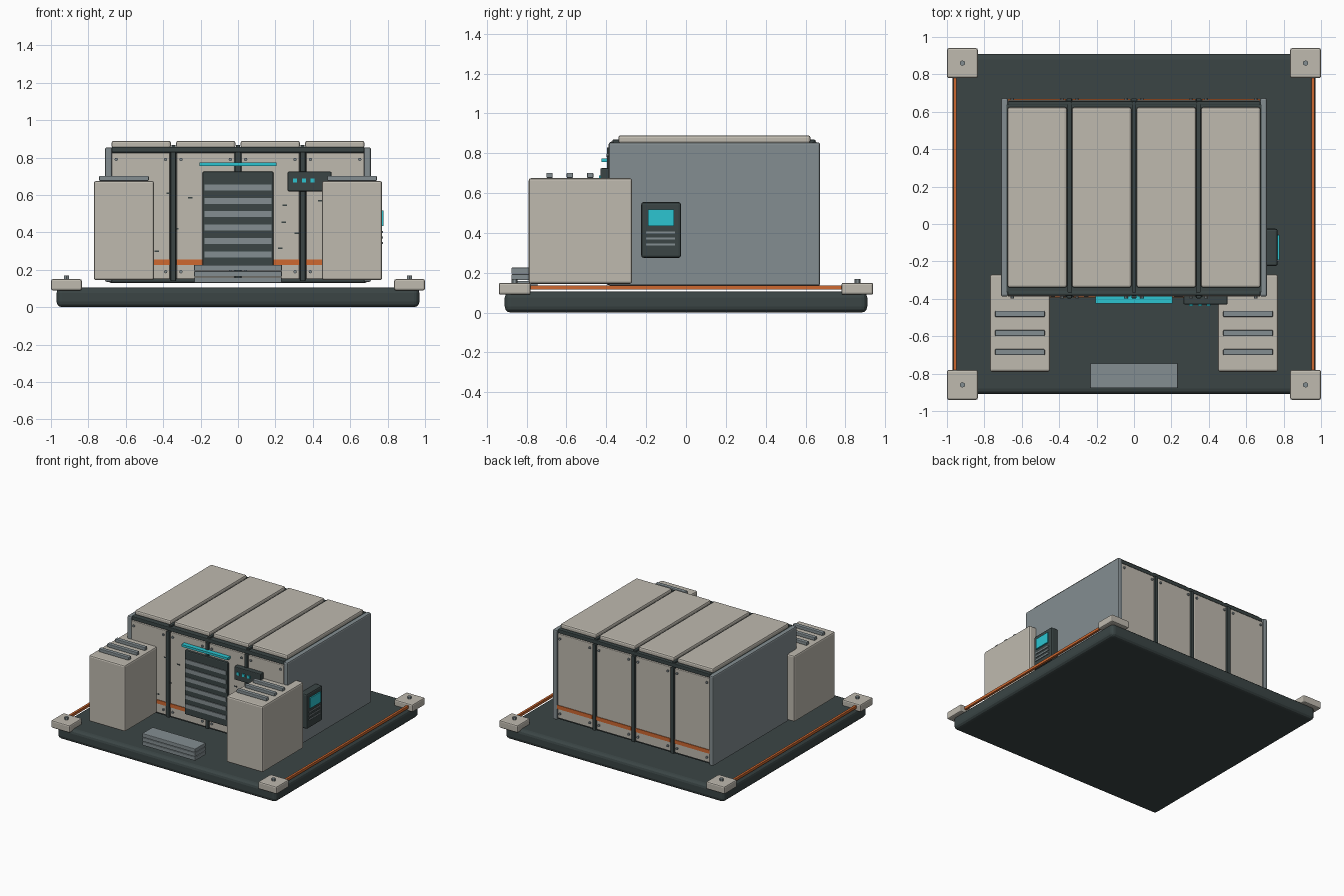
import bpy, bmesh
from mathutils import Vector

old = bpy.data.objects.get("Cube")
if old:
    bpy.data.objects.remove(old, do_unlink=True)


def material(name, rgb):
    m = bpy.data.materials.new(name)
    m.use_nodes = True
    m.diffuse_color = (*rgb, 1)
    m.node_tree.nodes["Principled BSDF"].inputs["Base Color"].default_value = (*rgb, 1)
    return m


TAN = material("warm off white", (0.52, 0.49, 0.43))
GREY = material("steel grey", (0.23, 0.27, 0.285))
DARK = material("dark slate", (0.043, 0.06, 0.06))
ORANGE = material("orange", (0.62, 0.14, 0.03))
CYAN = material("cyan glow", (0.025, 0.56, 0.64))


def finish(bm, name, mat, bevel, segments=2):
    me = bpy.data.meshes.new(name)
    bm.to_mesh(me)
    bm.free()
    ob = bpy.data.objects.new(name, me)
    bpy.context.collection.objects.link(ob)
    me.materials.append(mat)
    if bevel:
        mod = ob.modifiers.new("Bevel", "BEVEL")
        mod.width = bevel
        mod.segments = segments
    return ob


def box(name, mat, x, y, z, bevel=0.0, segments=2):
    """Box spanning the given (low, high) ranges."""
    bm = bmesh.new()
    bmesh.ops.create_cube(bm, size=1)
    lo, hi = Vector((x[0], y[0], z[0])), Vector((x[1], y[1], z[1]))
    for v in bm.verts:
        v.co = (lo + hi) / 2 + v.co * (hi - lo)
    return finish(bm, name, mat, bevel, segments)


def mid(c, half):
    return (c - half, c + half)


def bolt(name, mat, loc, radius, height, axis="Z", sides=8):
    bm = bmesh.new()
    bmesh.ops.create_cone(bm, cap_ends=True, segments=sides, radius1=radius,
                          radius2=radius, depth=height)
    rot = Vector((0, 1, 0) if axis == "Y" else (0, 0, 1)).to_track_quat("Z", "Y")
    for v in bm.verts:
        v.co = rot @ v.co + Vector(loc)
    return finish(bm, name, mat, 0)


# Base slab, corner feet and side rails
box("base_slab", DARK, (-0.97, 0.97), (-0.91, 0.91), (0, 0.105), 0.03, 3)
for sx in (-1, 1):
    for sy in (-1, 1):
        cx, cy = 0.9175 * sx, 0.86 * sy
        box("corner_block", TAN, mid(cx, 0.0825), mid(cy, 0.08), (0.09, 0.15), 0.01)
        bolt("corner_bolt", GREY, (cx, cy, 0.158), 0.015, 0.022, sides=6)
    box("side_rail", ORANGE, mid(0.957 * sx, 0.009), (-0.79, 0.79), (0.115, 0.135))

# Main housing and its side walls
box("housing_core", DARK, (-0.69, 0.69), (-0.37, 0.645), (0.13, 0.855), 0.01)
for sx in (-1, 1):
    box("side_wall", GREY, mid(0.692 * sx, 0.019), (-0.388, 0.673), (0.135, 0.855), 0.01)

# Front and rear cladding: panels, trim stripe, posts and screws
PITCH = 0.346
for side, y0 in ((-1, -0.37), (1, 0.645)):
    def out(a, b):
        return tuple(sorted((y0 + side * a, y0 + side * b)))

    for i in range(4):
        cx = (i - 1.5) * PITCH
        box("wall_panel", TAN, mid(cx, 0.155), out(-0.01, 0.018), (0.15, 0.825), 0.005)
        box("trim_stripe", ORANGE, mid(cx, 0.155), out(0.01, 0.023), (0.225, 0.255))
        for dx in (-0.132, 0.132):
            for z in (0.19, 0.79):
                bolt("panel_screw", GREY, (cx + dx, y0 + side * 0.02, z), 0.009, 0.016, "Y")
    for i in range(3):
        box("wall_post", DARK, mid((i - 1) * PITCH, 0.014), out(-0.01, 0.027), (0.14, 0.83), 0.004)
    box("top_beam", DARK, (-0.675, 0.675), out(-0.01, 0.012), (0.828, 0.858), 0.005)

# Roof panels with ribs between them
for i in range(4):
    box("roof_panel", TAN, mid((i - 1.5) * 0.345, 0.159), (-0.34, 0.625), (0.85, 0.89), 0.012)
for i in range(3):
    box("roof_rib", DARK, mid((i - 1) * 0.345, 0.011), (-0.37, 0.65), (0.85, 0.868), 0.004)

# Slatted door with light bar
box("door", DARK, (-0.19, 0.19), (-0.405, -0.37), (0.21, 0.725), 0.008)
for i in range(6):
    box("door_slat", GREY, (-0.18, 0.18), (-0.411, -0.395), mid(0.283 + i * 0.0715, 0.016))
box("light_bar", CYAN, (-0.205, 0.205), (-0.425, -0.38), mid(0.765, 0.009))

# Status plate with three lamps
box("status_plate", DARK, (0.265, 0.5), (-0.43, -0.385), (0.62, 0.725), 0.006)
for i in range(3):
    box("status_lamp", CYAN, mid(0.305 + i * 0.047, 0.011), (-0.438, -0.425), mid(0.677, 0.011))

# Wear marks on the front panels
for x, z in ((-0.37, 0.61), (-0.255, 0.585), (-0.33, 0.42), (-0.435, 0.3), (0.25, 0.545),
             (0.245, 0.455), (0.315, 0.395), (0.225, 0.315), (0.44, 0.57)):
    box("wear_mark", DARK, mid(x, 0.012), (-0.391, -0.386), mid(z, 0.004))

# Front steps
for i in range(3):
    box("step_slab", GREY, (-0.235, 0.235), (-0.877, -0.745), (0.13 + i * 0.033, 0.16 + i * 0.033), 0.004)

# Flanking cabinets with top vents
for sx in (-1, 1):
    box("cabinet", TAN, mid(0.61 * sx, 0.161), (-0.79, -0.27), (0.145, 0.675), 0.012)
    for i in range(3):
        box("cabinet_vent", GREY, mid(0.61 * sx, 0.133), mid(-0.685 + i * 0.102, 0.016), (0.676, 0.702), 0.005)

# Wall console on the left side
box("console", DARK, (0.7, 0.768), (-0.225, -0.025), (0.275, 0.555), 0.012)
box("console_screen", CYAN, (0.76, 0.778), (-0.192, -0.06), (0.435, 0.518))
for i in range(3):
    box("console_key_row", GREY, (0.76, 0.774), (-0.2, -0.055), mid(0.343 + i * 0.03, 0.005))
